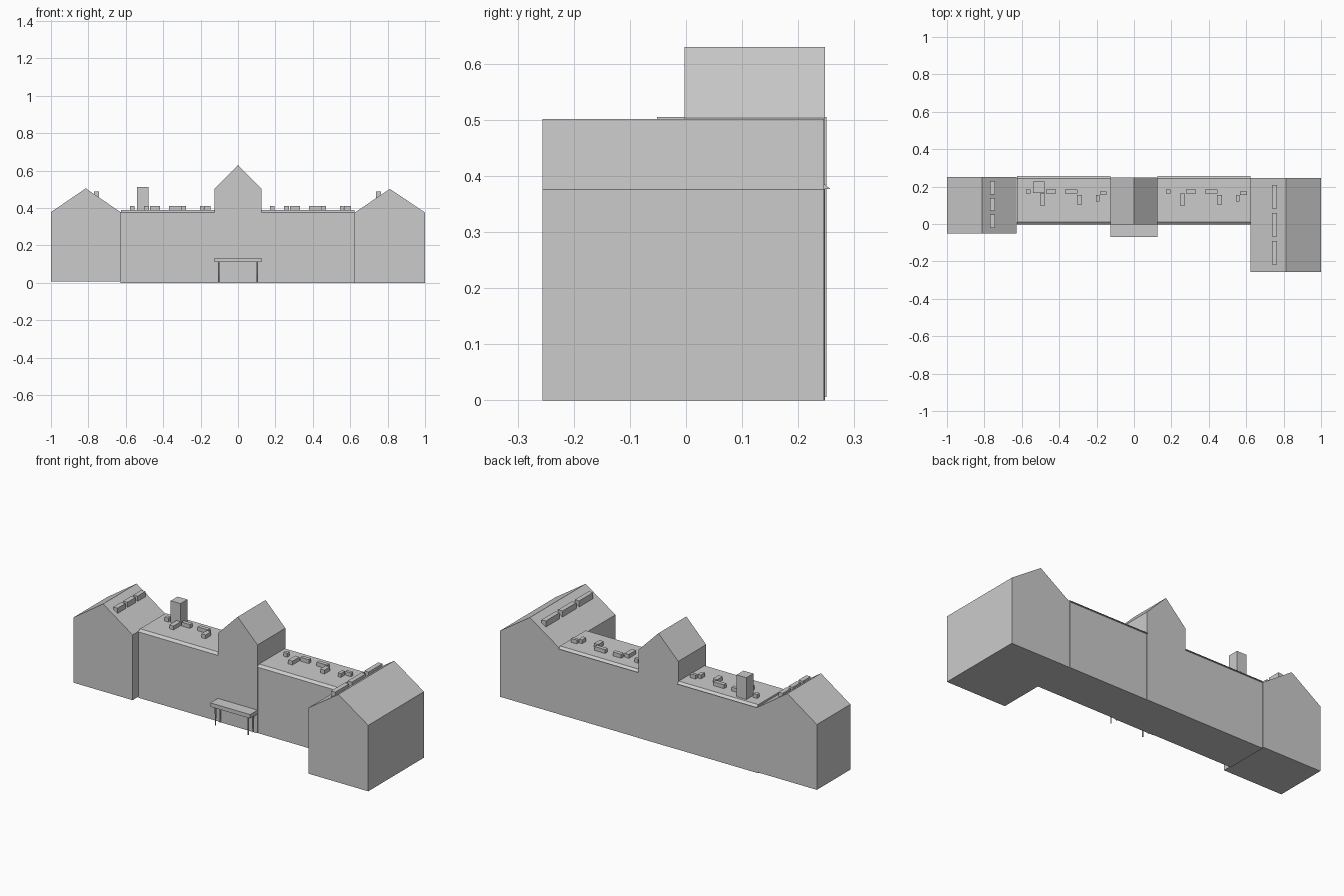
import bpy, bmesh
from mathutils import Vector

if "Cube" in bpy.data.objects:
    bpy.data.objects.remove(bpy.data.objects["Cube"])


def prism(name, profile, axis, a, b):
    """Extrude a 2D profile from a to b along x (profile is y,z) or y (profile is x,z)."""
    bm = bmesh.new()
    pt = (lambda p: (a, p[0], p[1])) if axis == 'x' else (lambda p: (p[0], a, p[1]))
    face = bm.faces.new([bm.verts.new(pt(p)) for p in profile])
    ext = bmesh.ops.extrude_face_region(bm, geom=[face])
    verts = [g for g in ext['geom'] if isinstance(g, bmesh.types.BMVert)]
    step = Vector((b - a, 0, 0)) if axis == 'x' else Vector((0, b - a, 0))
    bmesh.ops.translate(bm, verts=verts, vec=step)
    bmesh.ops.recalc_face_normals(bm, faces=bm.faces)
    mesh = bpy.data.meshes.new(name)
    bm.to_mesh(mesh)
    bm.free()
    obj = bpy.data.objects.new(name, mesh)
    bpy.context.collection.objects.link(obj)
    return obj


def box(name, x0, x1, y0, y1, z0, z1):
    return prism(name, [(x0, z0), (x1, z0), (x1, z1), (x0, z1)], 'y', y0, y1)


def gabled(name, x0, x1, y0, y1, z0, eave, ridge):
    profile = [(x0, z0), (x1, z0), (x1, eave), ((x0 + x1) / 2, ridge), (x0, eave)]
    return prism(name, profile, 'y', y0, y1)


# Wings, entrance tower and main block
gabled("left_wing", -1.0, -0.628, -0.052, 0.25, 0.006, 0.378, 0.505)
gabled("right_wing", 0.624, 1.0, -0.256, 0.246, 0.0, 0.376, 0.502)
gabled("entrance_tower", -0.125, 0.125, -0.003, 0.248, 0.0, 0.503, 0.63)
box("main_block", -0.628, 0.624, 0.0, 0.247, 0.0, 0.378)

# Flat roofs with bevelled eaves
roof = [(-0.003, 0.377), (0.257, 0.377), (0.243, 0.389), (0.012, 0.389)]
prism("left_flat_roof", roof, 'x', -0.626, -0.125)
prism("right_flat_roof", roof, 'x', 0.125, 0.624)

# Roof vents: the same layout on both flat roofs
vents = [(-0.577, -0.553, 0.163, 0.185), (-0.503, -0.476, 0.10, 0.163),
         (-0.470, -0.417, 0.163, 0.185), (-0.369, -0.303, 0.163, 0.185),
         (-0.304, -0.278, 0.105, 0.154), (-0.203, -0.184, 0.119, 0.156),
         (-0.182, -0.146, 0.156, 0.173)]
for shift, side in ((0, "left"), (0.749, "right")):
    for x0, x1, y0, y1 in vents:
        box(side + "_roof_vent", x0 + shift, x1 + shift, y0, y1, 0.385, 0.411)

# Chimney
box("chimney", -0.54, -0.478, 0.165, 0.227, 0.38, 0.513)

# Long skylight boxes on the inner wing roof slopes
for i in range(3):
    y = -0.021 + i * 0.09
    box("left_skylight", -0.771, -0.744, y, y + 0.071, 0.44, 0.487)
    y = -0.217 + i * 0.15
    box("right_skylight", 0.738, 0.765, y, y + 0.125, 0.44, 0.487)

# Porch canopy on four thin posts
box("porch_canopy", -0.125, 0.125, -0.07, 0.0, 0.11, 0.132)
for x in (-0.103, 0.103):
    for y in (-0.055, -0.013):
        bpy.ops.mesh.primitive_cone_add(vertices=8, radius1=0.003, radius2=0.005,
                                        depth=0.108, location=(x, y, 0.059))
        bpy.context.object.name = "porch_post"
